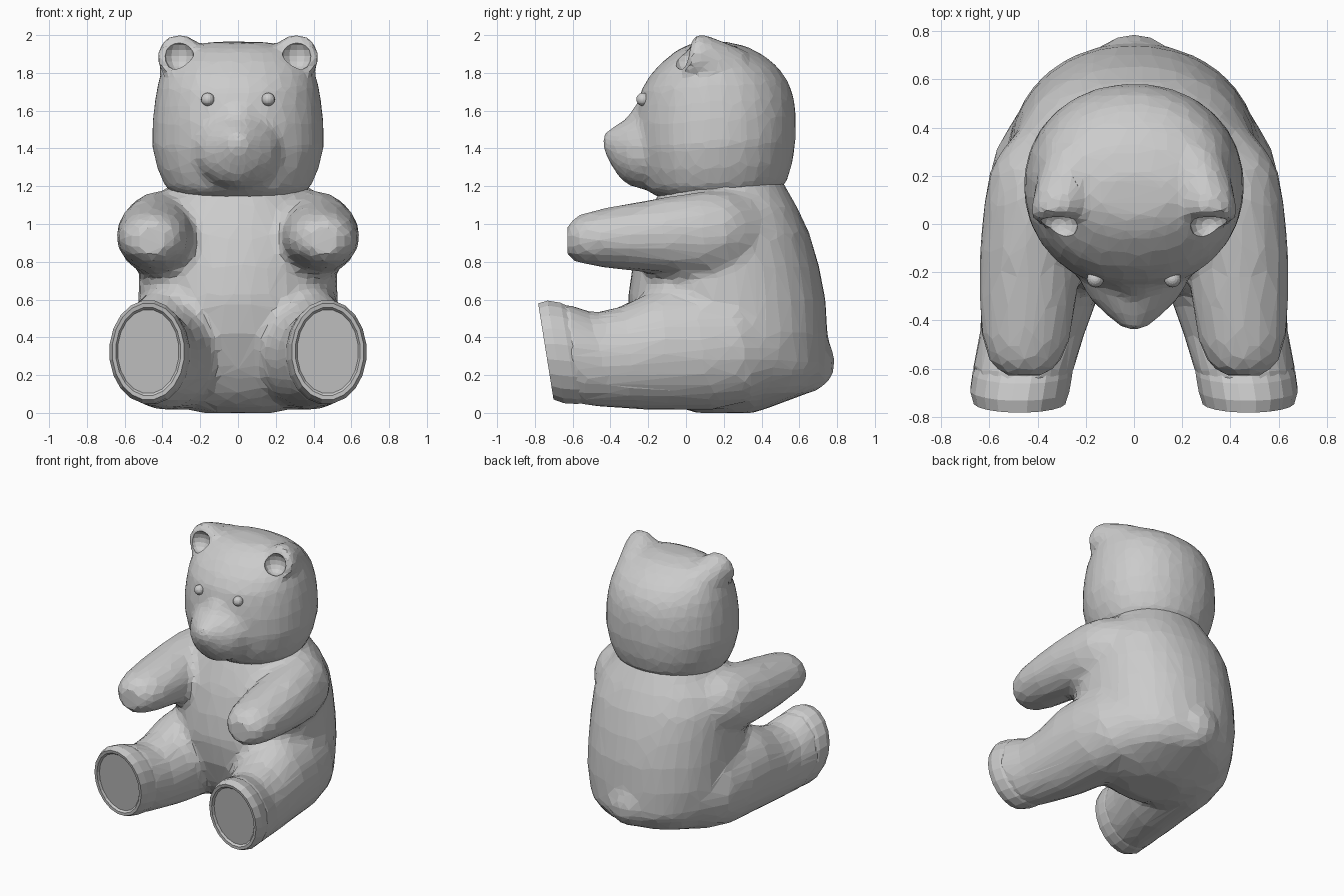
import bpy, bmesh
from math import cos, sin, pi, copysign


def new_object(name, bm):
    bmesh.ops.recalc_face_normals(bm, faces=bm.faces)
    mesh = bpy.data.meshes.new(name)
    bm.to_mesh(mesh)
    bm.free()
    ob = bpy.data.objects.new(name, mesh)
    bpy.context.collection.objects.link(ob)
    return ob


def loft(name, rings, sides, axis, tilt=0.0, power=2.0, mirror=1):
    """Skin ellipses (t, a, b, ra, rb) along z (a=x, b=y) or y (a=x, b=z)."""
    bm = bmesh.new()
    loops = []
    for t, a, b, ra, rb in rings:
        loop = []
        for i in range(sides):
            ang = 2 * pi * (i + 0.5) / sides
            c, s = cos(ang), sin(ang)
            u = copysign(abs(c) ** (2 / power), c) * ra
            v = copysign(abs(s) ** (2 / power), s) * rb
            along, across = t + tilt * v, b + v
            x = mirror * (a + u)
            loop.append(bm.verts.new((x, across, along) if axis == 'z' else (x, along, across)))
        loops.append(loop)
    for p, q in zip(loops, loops[1:]):
        for i in range(sides):
            j = (i + 1) % sides
            bm.faces.new((p[i], p[j], q[j], q[i]))
    bm.faces.new(loops[0])
    bm.faces.new(loops[-1])
    return new_object(name, bm)


def ball(name, loc, size, u=14, v=9):
    bm = bmesh.new()
    bmesh.ops.create_uvsphere(bm, u_segments=u, v_segments=v, radius=1)
    bmesh.ops.scale(bm, vec=size, verts=bm.verts)
    bmesh.ops.translate(bm, vec=loc, verts=bm.verts)
    return new_object(name, bm)


def apply(ob, mod):
    bpy.context.view_layer.objects.active = ob
    bpy.ops.object.modifier_apply(modifier=mod.name)


def combine(target, others, operation):
    for other in others:
        mod = target.modifiers.new("join", 'BOOLEAN')
        mod.operation, mod.solver, mod.object = operation, 'EXACT', other
        apply(target, mod)
        bpy.data.objects.remove(other)


def blend(ob, size, rounds, triangles):
    """Melt the joints between united parts, then thin to broad flat facets."""
    mod = ob.modifiers.new("remesh", 'REMESH')
    mod.mode, mod.voxel_size = 'VOXEL', size
    apply(ob, mod)
    mod = ob.modifiers.new("soften", 'SMOOTH')
    mod.factor, mod.iterations = 0.5, rounds
    apply(ob, mod)
    mod = ob.modifiers.new("thin", 'DECIMATE')
    mod.ratio = min(1, triangles / (2 * len(ob.data.polygons)))
    mod.use_symmetry, mod.symmetry_axis = True, 'X'
    apply(ob, mod)
    ob.data.shade_flat()


def front_back(rows):
    """(z, front y, back y, half width) rows to loft rings."""
    return [(z, 0, (f + b) / 2, rx, (b - f) / 2) for z, f, b, rx in rows]


# Torso
body = loft("body", front_back([
    (0.0, 0.05, 0.36, 0.20), (0.035, -0.06, 0.46, 0.33), (0.11, -0.14, 0.66, 0.42),
    (0.22, -0.21, 0.75, 0.48), (0.42, -0.285, 0.75, 0.53), (0.6, -0.31, 0.74, 0.53),
    (0.78, -0.285, 0.705, 0.525), (0.95, -0.24, 0.655, 0.515), (1.08, -0.185, 0.595, 0.46),
    (1.16, -0.15, 0.55, 0.39), (1.25, -0.08, 0.50, 0.33)]), 32, 'z', power=2.15)

# Limbs, one ring list each, built on both sides
ARM = [(-0.63, 0.455, 0.915, 0.085, 0.09), (-0.58, 0.452, 0.92, 0.15, 0.125),
       (-0.48, 0.448, 0.925, 0.187, 0.152), (-0.3, 0.44, 0.93, 0.207, 0.18),
       (-0.1, 0.438, 0.94, 0.205, 0.209), (0.1, 0.42, 0.945, 0.205, 0.23),
       (0.23, 0.37, 0.955, 0.23, 0.22), (0.33, 0.30, 0.95, 0.235, 0.20),
       (0.45, 0.22, 0.93, 0.20, 0.18)]
FOOT = [(-0.725, 0.475, 0.325, 0.163, 0.223), (-0.74, 0.475, 0.325, 0.173, 0.235),
        (-0.742, 0.475, 0.325, 0.192, 0.257), (-0.69, 0.474, 0.323, 0.208, 0.275),
        (-0.62, 0.463, 0.315, 0.209, 0.271), (-0.54, 0.445, 0.30, 0.196, 0.245)]
LEG = [(-0.66, 0.467, 0.317, 0.19, 0.25), (-0.6, 0.459, 0.312, 0.213, 0.273),
       (-0.45, 0.422, 0.28, 0.22, 0.252), (-0.3, 0.39, 0.29, 0.243, 0.275),
       (-0.1, 0.36, 0.335, 0.27, 0.322), (0.1, 0.345, 0.34, 0.272, 0.327),
       (0.3, 0.32, 0.35, 0.26, 0.30), (0.5, 0.24, 0.36, 0.22, 0.22)]
limbs = []
for s, side in ((-1, "left"), (1, "right")):
    limbs.append(loft("arm", ARM, 14, 'y', mirror=s))
    limbs.append(loft("leg", LEG, 20, 'y', tilt=-0.16, mirror=s))
    loft(side + "_foot", FOOT, 20, 'y', tilt=-0.16, mirror=s)

# Tail stub
limbs.append(ball("tail", (0, 0.63, 0.27), (0.18, 0.165, 0.17), 12, 8))
combine(body, limbs, 'UNION')
blend(body, 0.035, 5, 2600)

# Skull
head = loft("head", front_back([
    (1.16, -0.15, 0.50, 0.35), (1.205, -0.21, 0.535, 0.39), (1.30, -0.245, 0.565, 0.43),
    (1.42, -0.265, 0.582, 0.458), (1.55, -0.27, 0.583, 0.453), (1.64, -0.26, 0.573, 0.443),
    (1.73, -0.24, 0.543, 0.428), (1.81, -0.19, 0.488, 0.405), (1.875, -0.125, 0.415, 0.36),
    (1.93, -0.05, 0.32, 0.28), (1.962, 0.03, 0.20, 0.16)]), 28, 'z', tilt=0.06, power=2.1)

# Muzzle, nose bridge and chin
features = [
    loft("muzzle", [(-0.1, 0, 1.39, 0.28, 0.22), (-0.25, 0, 1.39, 0.22, 0.205),
                    (-0.31, 0, 1.385, 0.185, 0.175), (-0.365, 0, 1.395, 0.13, 0.135),
                    (-0.415, 0, 1.42, 0.07, 0.075), (-0.44, 0, 1.44, 0.035, 0.035)], 16, 'y'),
    ball("bridge", (0, -0.225, 1.55), (0.11, 0.08, 0.09), 12, 8),
    ball("chin", (0, -0.285, 1.25), (0.08, 0.055, 0.05), 12, 8)]

# Ears fan out backwards into the skull
EAR = [(0.01, 0.312, 1.885, 0.10, 0.105), (0.035, 0.312, 1.885, 0.116, 0.122),
       (0.08, 0.305, 1.88, 0.12, 0.12), (0.16, 0.28, 1.845, 0.13, 0.125),
       (0.28, 0.22, 1.77, 0.16, 0.15)]
hollows = []
for s in (-1, 1):
    features.append(loft("ear", EAR, 16, 'y', tilt=0.25, mirror=s))
    hollows.append(ball("ear_hollow", (s * 0.312, -0.005, 1.89), (0.08, 0.07, 0.08), 12, 8))
combine(head, features, 'UNION')
blend(head, 0.028, 3, 1800)
combine(head, hollows, 'DIFFERENCE')

# Eyes and nose
for s, side in ((-1, "left"), (1, "right")):
    ball(side + "_eye", (s * 0.16, -0.228, 1.66), (0.035, 0.035, 0.035), 16, 10)
ball("nose", (0, -0.395, 1.455), (0.045, 0.038, 0.04), 10, 7)
